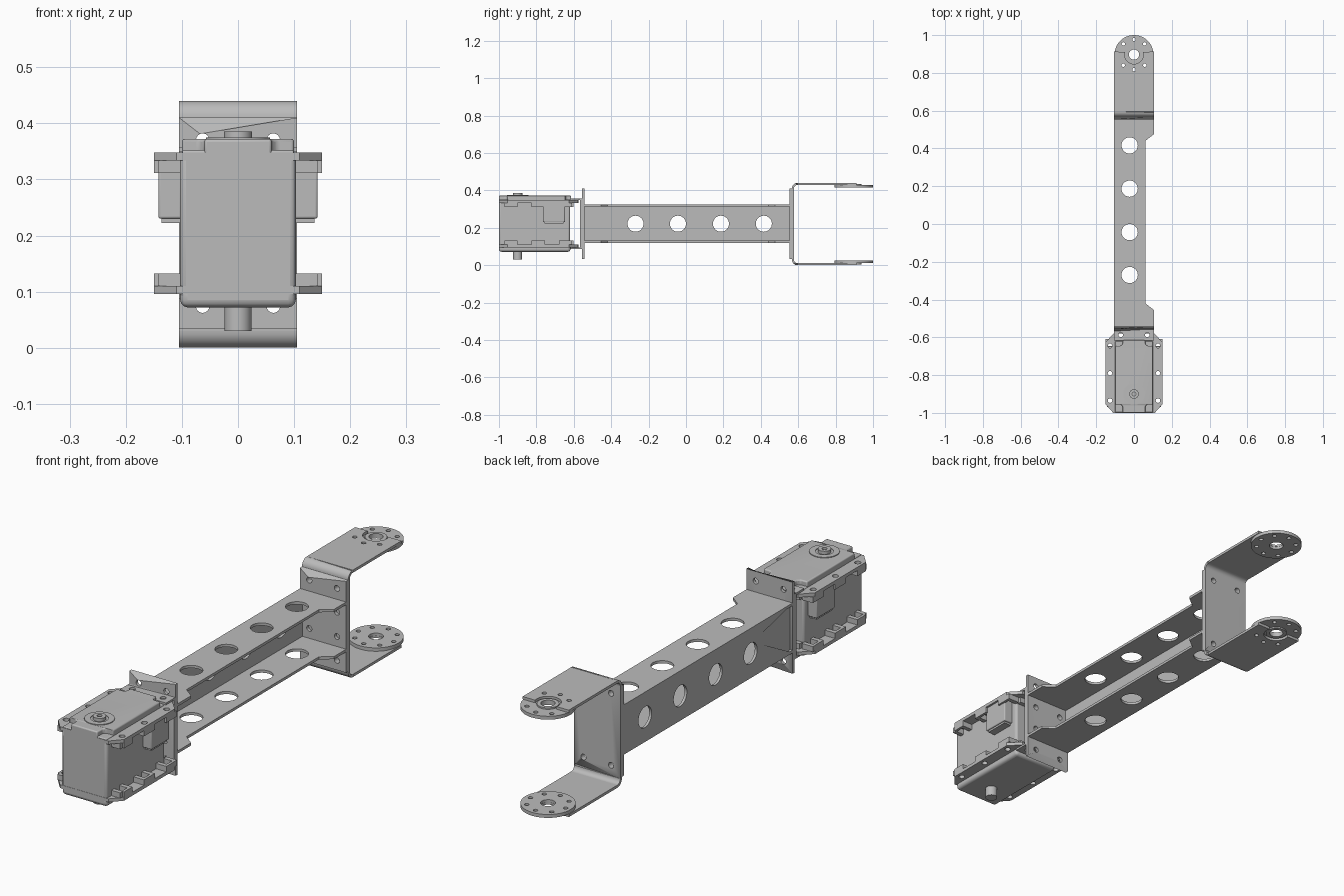
import bpy, bmesh
from math import sin, cos, pi

if "Cube" in bpy.data.objects:
    bpy.data.objects.remove(bpy.data.objects["Cube"])

metal = bpy.data.materials.new("mid_grey")
GREY = (0.5, 0.5, 0.5, 1)
metal.diffuse_color = GREY
metal.use_nodes = True
metal.node_tree.nodes["Principled BSDF"].inputs["Base Color"].default_value = GREY

PLANES = {"XY": lambda u, v, w: (u, v, w),
          "XZ": lambda u, v, w: (u, w, v),
          "YZ": lambda u, v, w: (w, u, v)}


def arc(cx, cy, r, a0, a1, n):
    return [(cx + r * cos(a0 + (a1 - a0) * i / n), cy + r * sin(a0 + (a1 - a0) * i / n))
            for i in range(n + 1)]


def circle(cx, cy, r, n=32):
    return arc(cx, cy, r, 0, 2 * pi, n)[:-1]


def rect(u0, u1, v0, v1):
    return [(u0, v0), (u1, v0), (u1, v1), (u0, v1)]


def mirrored(half):
    return half + [(-x, y) for x, y in reversed(half)]


def plate(name, outline, lo, hi, plane="XY", holes=(), bevel=0):
    """Extruded flat outline with holes, lying in the given plane."""
    curve = bpy.data.curves.new(name, "CURVE")
    curve.dimensions, curve.fill_mode = "2D", "BOTH"
    curve.extrude = (hi - lo) / 2
    for loop in [outline, *holes]:
        spline = curve.splines.new("POLY")
        spline.points.add(len(loop) - 1)
        for point, (u, v) in zip(spline.points, loop):
            point.co = (u, v, 0, 1)
        spline.use_cyclic_u = True
    temp = bpy.data.objects.new("temp", curve)
    bpy.context.collection.objects.link(temp)
    graph = bpy.context.evaluated_depsgraph_get()
    mesh = bpy.data.meshes.new_from_object(temp.evaluated_get(graph))
    bpy.data.objects.remove(temp)
    bpy.data.curves.remove(curve)
    bm = bmesh.new()
    bm.from_mesh(mesh)
    bmesh.ops.remove_doubles(bm, verts=bm.verts, dist=0.00005)
    for v in bm.verts:
        v.co = PLANES[plane](v.co.x, v.co.y, v.co.z + (lo + hi) / 2)
    bmesh.ops.dissolve_limit(bm, angle_limit=0.01, verts=bm.verts, edges=bm.edges)
    bmesh.ops.recalc_face_normals(bm, faces=bm.faces)
    bm.to_mesh(mesh)
    bm.free()
    mesh.materials.clear()
    mesh.materials.append(metal)
    for poly in mesh.polygons:
        poly.material_index = 0
    obj = bpy.data.objects.new(name, mesh)
    bpy.context.collection.objects.link(obj)
    if bevel:
        mod = obj.modifiers.new("soft_edges", "BEVEL")
        mod.width, mod.segments, mod.limit_method = bevel, 3, "ANGLE"
    bpy.ops.object.select_all(action="DESELECT")
    obj.select_set(True)
    bpy.context.view_layer.objects.active = obj
    bpy.ops.object.shade_smooth_by_angle(angle=0.6)
    return obj


W, T = 0.105, 0.011          # half width and sheet thickness
MID = 0.222                  # height of the centre line
sides = (-1, 1)

# Channel arm: web and two notched flanges with lightening holes
hole_y = (-0.27, -0.043, 0.187, 0.416)
plate("arm_web", rect(-0.545, 0.556, 0.12, 0.325), -W, -W + T, "YZ",
      [circle(y, MID, 0.043) for y in hole_y])
flange = [(-W, -0.545), (W, -0.545), (W, -0.455), (0.06, -0.42),
          (0.06, 0.44), (W, 0.475), (W, 0.556), (-W, 0.556)]
for name, z in (("lower", 0.12), ("upper", 0.325 - T)):
    plate("arm_flange_" + name, flange, z, z + T,
          holes=[circle(-0.023, y, 0.043) for y in hole_y])

# End plates of the arm
screws = [circle(s * 0.063, MID + dz, 0.012, 16)
          for s in sides for dz in (-0.148, -0.05, 0.05, 0.148)]
for name, y in (("front", -0.556), ("back", 0.553)):
    plate("end_plate_" + name, rect(-W, W, 0.034, 0.41), y, y + 0.013, "XZ", screws)

# Fork: wall, bends, arms, horn discs
wall_y, bend_r = 0.566, 0.03
plate("fork_wall", rect(-W, W, bend_r, 0.44 - bend_r), wall_y, wall_y + T, "XZ",
      [circle(s * 0.063, MID + dz, 0.012, 16) for s in sides for dz in (-0.148, 0.148)])
hub_y = 0.897
bolts = [circle(0.08 * cos(k * pi / 4), hub_y + 0.08 * sin(k * pi / 4), 0.009, 12)
         for k in range(8)]
end_y = 0.912
notch = arc(0, hub_y, 0.05, 0.3, -pi - 0.3, 24)
fork_arm = ([(-W, wall_y + bend_r), (W, wall_y + bend_r), (W, end_y)] + notch + [(-W, end_y)])
arm_holes = [circle(0.08 * cos(a), hub_y + 0.08 * sin(a), 0.009, 12)
             for a in (-pi / 4, -pi / 2, -3 * pi / 4)]
for name, up in (("lower", False), ("upper", True)):
    def span(a, b):
        return (0.44 - b, 0.44 - a) if up else (a, b)
    cz = 0.44 - bend_r if up else bend_r
    a1 = pi / 2 if up else 3 * pi / 2
    cy = wall_y + bend_r
    plate("fork_bend_" + name, arc(cy, cz, bend_r, pi, a1, 8)
          + arc(cy, cz, bend_r - T, a1, pi, 8), -W, W, "YZ")
    plate("fork_arm_" + name, fork_arm, *span(0, T), holes=arm_holes)
    plate("horn_disc_" + name, circle(0, hub_y, 0.103, 48), *span(T, 0.025),
          holes=bolts + [circle(0, hub_y, 0.028)])
    plate("horn_ring_" + name, circle(0, hub_y, 0.042), *span(0.005, 0.014),
          holes=[circle(0, hub_y, 0.027)])

# Motor mount: shallow C behind the motor
plate("mount_web", rect(-W, W, 0.088, 0.357), -0.567, -0.556, "XZ",
      [circle(s * 0.063, MID + dz, 0.012, 16) for s in sides for dz in (-0.05, 0.05)])
tab_holes = [circle(s * 0.07, -0.587, 0.012, 16) for s in sides]
for name, z in (("lower", 0.088), ("upper", 0.349)):
    plate("mount_tab_" + name, rect(-W, W, -0.618, -0.558), z, z + 0.008, holes=tab_holes)

# Motor case
plate("motor_body", rect(-0.103, 0.103, -0.999, -0.62), 0.085, 0.349, bevel=0.01)
plate("motor_bottom_cap", rect(-0.103, 0.103, -1, -0.618), 0.072, 0.112, bevel=0.013)
cap = mirrored([(0.06, -1), (0.06, -0.965), (0.07, -0.955), (0.1, -0.955),
                (0.1, -0.645), (0.07, -0.645), (0.06, -0.635), (0.06, -0.615)])
plate("motor_top_cap", cap, 0.34, 0.372, bevel=0.008)
plate("motor_top_front", rect(-0.1, 0.1, -0.998, -0.62), 0.335, 0.352, bevel=0.004)

# Mounting rims with chamfered corners and bolt holes
rim = mirrored([(0.11, -1), (0.15, -0.955), (0.15, -0.625), (0.105, -0.577)])
rim_holes = [circle(s * 0.127, y, 0.012, 16) for s in sides for y in (-0.935, -0.79, -0.645)]
rims = (("lower", 0.096, 0.11, 0.132), ("upper", 0.348, 0.334, 0.311))
for name, outer, inner, tip in rims:
    plate("motor_rim_" + name, rim, min(outer, inner), max(outer, inner),
          holes=rim_holes + tab_holes)
    # Nut pockets on the inside of the rim
    lo, hi = min(inner, tip), max(inner, tip)
    for s in sides:
        for y in (-0.935, -0.79, -0.645):
            for dy in (-0.026, 0.026):
                u0, u1 = sorted((s * 0.1, s * 0.15))
                if y + dy < -0.95:
                    u0, u1 = sorted((s * 0.1, s * 0.143))
                plate("nut_pocket_" + name, rect(u0, u1, y + dy - 0.009, y + dy + 0.009), lo, hi)
            u0, u1 = sorted((s * 0.139, s * 0.15))
            plate("nut_pocket_wall_" + name, rect(u0, u1, y - 0.02, y + 0.02), lo, hi)
        u0, u1 = sorted((s * 0.045, s * 0.095))
        plate("rear_pocket_" + name, rect(u0, u1, -0.622, -0.602), lo, hi)

# Cable sockets on both sides
for name, s in (("right", -1), ("left", 1)):
    u0, u1 = sorted((s * 0.1, s * 0.142))
    plate("cable_socket_" + name, rect(u0, u1, -0.765, -0.647), 0.23, 0.336, bevel=0.004)
    u0, u1 = sorted((s * 0.1, s * 0.136))
    plate("socket_lip_" + name, rect(u0, u1, -0.757, -0.655), 0.222, 0.232)

# Output shaft and idler pin
shaft_y = -0.9
plate("shaft_collar", circle(0, shaft_y, 0.057, 40), 0.365, 0.375,
      holes=[circle(0, shaft_y, 0.034)])
plate("output_shaft", circle(0, shaft_y, 0.025), 0.36, 0.385,
      holes=[circle(0, shaft_y, 0.01, 16)])
plate("idler_pin", circle(0, shaft_y, 0.024), 0.03, 0.08)
